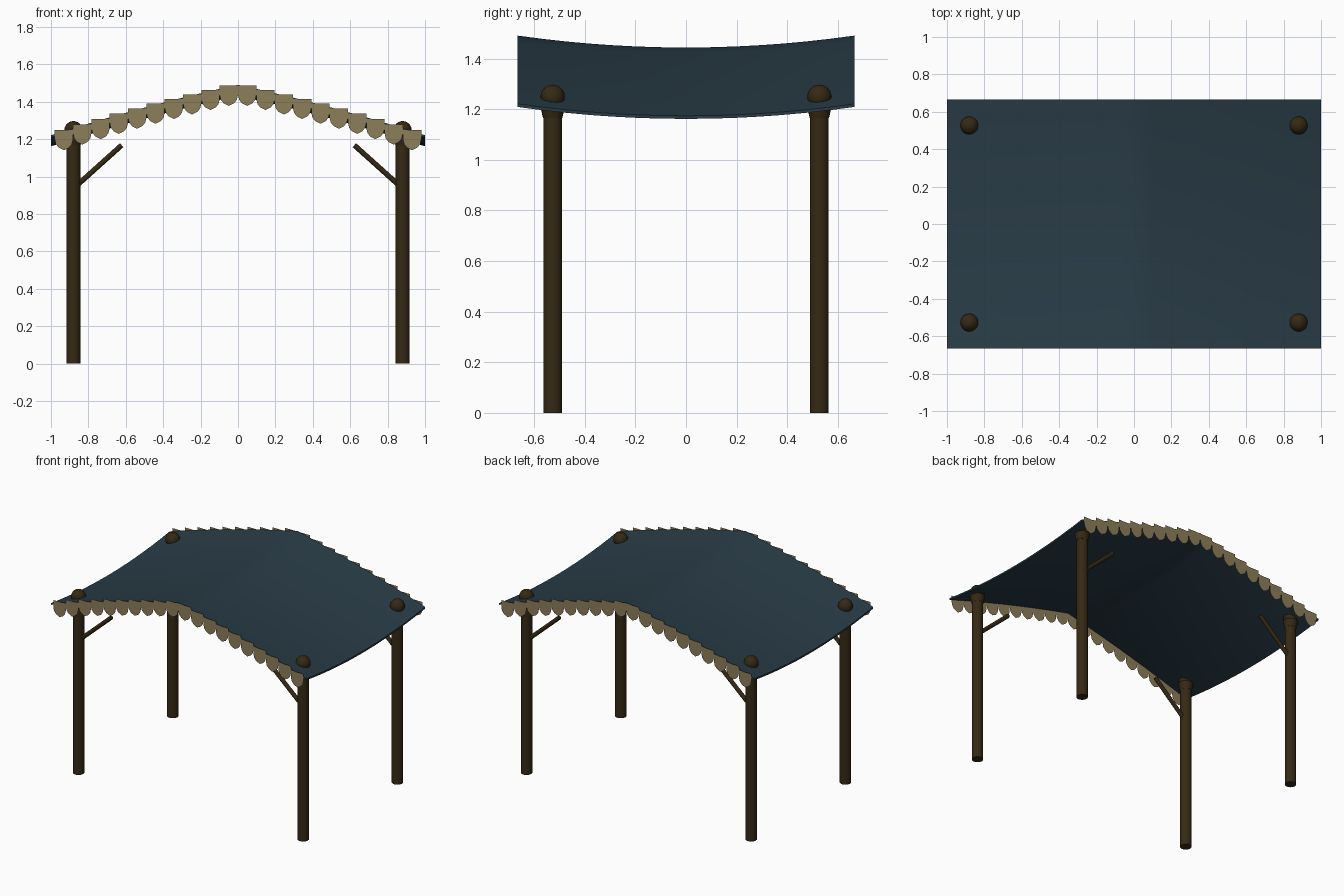
import bpy, bmesh, math
from mathutils import Vector

if "Cube" in bpy.data.objects:
    bpy.data.objects.remove(bpy.data.objects["Cube"])


def material(name, rgb):
    m = bpy.data.materials.new(name)
    m.diffuse_color = (*rgb, 1)
    m.use_nodes = True
    m.node_tree.nodes["Principled BSDF"].inputs["Base Color"].default_value = m.diffuse_color
    return m


CLOTH = material("dark blue cloth", (0.022, 0.045, 0.063))
WOOD = material("dark brown wood", (0.036, 0.022, 0.007))
TRIM = material("tan trim", (0.27, 0.21, 0.10))

HALF_Y = 0.665


def roof_z(x, y):
    """Ridged canopy, bulging slightly along x and sagging between its ends."""
    return 1.491 - 0.22 * abs(x) - 0.05 * x * x - 0.047 * (1 - (y / HALF_Y) ** 2)


def finish(name, bm, mat, smooth=True):
    me = bpy.data.meshes.new(name)
    bm.to_mesh(me)
    bm.free()
    ob = bpy.data.objects.new(name, me)
    bpy.context.collection.objects.link(ob)
    me.materials.append(mat)
    if smooth:
        bpy.ops.object.select_all(action='DESELECT')
        ob.select_set(True)
        bpy.context.view_layer.objects.active = ob
        bpy.ops.object.shade_smooth_by_angle(angle=math.radians(40))
    return ob


def rod(name, a, b, r1, r2, sides):
    """Round bar from point a to point b."""
    a, b = Vector(a), Vector(b)
    bm = bmesh.new()
    bmesh.ops.create_cone(bm, cap_ends=True, segments=sides,
                          radius1=r1, radius2=r2, depth=(b - a).length)
    bmesh.ops.rotate(bm, verts=bm.verts,
                     matrix=(b - a).to_track_quat('Z', 'Y').to_matrix())
    bmesh.ops.translate(bm, verts=bm.verts, vec=(a + b) / 2)
    return finish(name, bm, WOOD)


# Canopy: thin closed sheet
NX, NY, THICK = 20, 14, 0.012
bm = bmesh.new()
grid = [[bm.verts.new((x, y, roof_z(x, y)))
         for y in (HALF_Y * (2 * j / NY - 1) for j in range(NY + 1))]
        for x in (2 * i / NX - 1 for i in range(NX + 1))]
for i in range(NX):
    for j in range(NY):
        bm.faces.new((grid[i][j], grid[i + 1][j], grid[i + 1][j + 1], grid[i][j + 1]))
ext = bmesh.ops.extrude_face_region(bm, geom=bm.faces[:], use_keep_orig=True)
low = [v for v in ext["geom"] if isinstance(v, bmesh.types.BMVert)]
bmesh.ops.translate(bm, verts=low, vec=(0, 0, -THICK))
bmesh.ops.recalc_face_normals(bm, faces=bm.faces[:])
finish("canopy", bm, CLOTH)

# Scalloped trim: twenty flat tabs along the front and back edges
COUNT, STEP = 20, 0.098
for side, label in ((-1, "front"), (1, "back")):
    bm = bmesh.new()
    y = side * (HALF_Y + 0.002)
    for k in range(COUNT):
        cx = (k - (COUNT - 1) / 2) * STEP
        top = roof_z(cx, HALF_Y) + 0.006
        pts = [(-0.049, 0), (-0.049, -0.05), (-0.043, -0.075), (-0.028, -0.094),
               (0, -0.108), (0.028, -0.094), (0.043, -0.075), (0.049, -0.05), (0.049, 0)]
        f = bm.faces.new([bm.verts.new((cx + px, y, top + pz)) for px, pz in pts])
        f.normal_update()
        if f.normal.y * side < 0:
            f.normal_flip()
    finish(label + "_scalloped_trim", bm, TRIM, smooth=False)

# Four posts, each with a flared collar, ball finial and diagonal brace
PX, PY = 0.88, 0.527
for sx, lr in ((-1, "left"), (1, "right")):
    for sy, fb in ((-1, "front"), (1, "back")):
        tag = fb + "_" + lr
        x, y = sx * PX, sy * PY
        rod(tag + "_post", (x, y, 0), (x, y, 1.22), 0.037, 0.037, 20)
        rod(tag + "_collar", (x, y, 1.165), (x, y, 1.215), 0.038, 0.05, 20)
        rod(tag + "_brace", (sx * 0.87, y, 0.945), (sx * 0.622, y, 1.168),
            0.014, 0.014, 10)
        bm = bmesh.new()
        bmesh.ops.create_uvsphere(bm, u_segments=20, v_segments=12, radius=0.048)
        bmesh.ops.translate(bm, verts=bm.verts, vec=(x, y, 1.249))
        finish(tag + "_finial", bm, WOOD)
